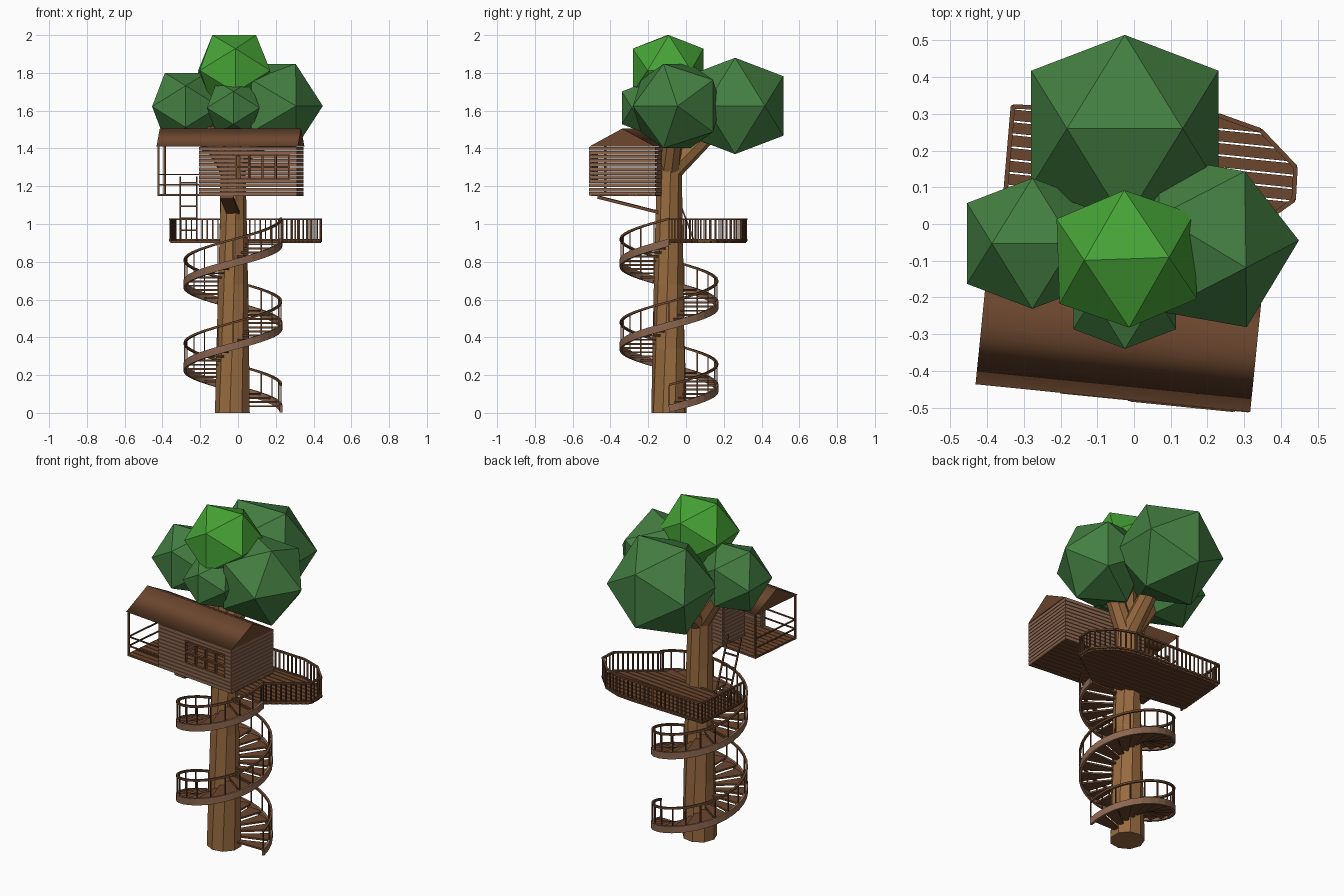
import bpy, bmesh
from math import sin, cos, pi, radians
from mathutils import Vector, Matrix

cube = bpy.data.objects.get("Cube")
if cube:
    bpy.data.objects.remove(cube)


def material(name, rgb):
    """Flat material from 0-255 sRGB values."""
    lin = [((c / 255 + 0.055) / 1.055) ** 2.4 for c in rgb] + [1]
    m = bpy.data.materials.new(name)
    m.use_nodes = True
    m.diffuse_color = lin
    m.node_tree.nodes["Principled BSDF"].inputs["Base Color"].default_value = lin
    return m


BARK = material("bark", (152, 107, 64))
PALE = material("pale wood", (140, 102, 80))
DARK = material("dark wood", (107, 70, 46))
LEAF = material("leaf green", (68, 127, 66))
BRIGHT = material("bright leaf green", (70, 163, 54))


def finish(name, bm, mat, matrix=None):
    bmesh.ops.recalc_face_normals(bm, faces=bm.faces)
    mesh = bpy.data.meshes.new(name)
    bm.to_mesh(mesh)
    bm.free()
    mesh.materials.append(mat)
    ob = bpy.data.objects.new(name, mesh)
    if matrix:
        ob.matrix_world = matrix
    bpy.context.collection.objects.link(ob)
    return ob


def bar(bm, a, b, w, h):
    """Box running from a to b, w wide and h high."""
    a, b = Vector(a), Vector(b)
    d = b - a
    mat = (Matrix.Translation((a + b) / 2) @ d.to_track_quat('X', 'Z').to_matrix().to_4x4()
           @ Matrix.Diagonal((d.length, w, h, 1)))
    bmesh.ops.create_cube(bm, size=1, matrix=mat)


def loft(bm, rings):
    """Skin a list of equal closed rings and cap the ends."""
    rows = [[bm.verts.new(p) for p in ring] for ring in rings]
    n = len(rows[0])
    for r, s in zip(rows, rows[1:]):
        for i in range(n):
            j = (i + 1) % n
            bm.faces.new((r[i], r[j], s[j], s[i]))
    bm.faces.new(rows[0])
    bm.faces.new(rows[-1])


def limb(bm, a, b, ra, rb, sides, twist=0.0, steps=1):
    """Tapered, faceted, optionally twisted round beam."""
    a, b = Vector(a), Vector(b)
    q = (b - a).to_track_quat('Z', 'Y')
    rings = []
    for k in range(steps + 1):
        t = k / steps
        r = ra + (rb - ra) * t
        rings.append([a.lerp(b, t) + q @ Vector((r * cos(2 * pi * i / sides + twist * t),
                                                 r * sin(2 * pi * i / sides + twist * t), 0))
                      for i in range(sides)])
    loft(bm, rings)


# Trunk and branches
CX, CY = -0.027, -0.09
bm = bmesh.new()
limb(bm, (CX, CY, 0), (CX, CY, 1.36), 0.095, 0.066, 9, 0.5, 4)
finish("trunk", bm, BARK)
bm = bmesh.new()
for tip in ((-0.025, 0.2, 1.56), (-0.24, -0.06, 1.6), (0.16, -0.05, 1.6), (CX, CY, 1.75)):
    limb(bm, (CX, CY, 1.27), tip, 0.058, 0.045, 8)
finish("branches", bm, BARK)

# Foliage: faceted balls, size is the half width
PHI = (1 + 5 ** 0.5) / 2


def foliage(name, centre, size, mat, turn=0):
    bm = bmesh.new()
    s = size / PHI
    for i in (-s, s):
        for j in (-size, size):
            for p in ((i, 0, j), (0, j, i), (j, i, 0)):
                bm.verts.new(p)
    bmesh.ops.convex_hull(bm, input=bm.verts)
    finish(name, bm, mat, Matrix.Translation(centre) @ Matrix.Rotation(radians(turn), 4, 'Z'))


foliage("foliage_back", (-0.025, 0.26, 1.625), 0.255, LEAF)
foliage("foliage_front", (-0.025, -0.2, 1.615), 0.14, LEAF)
foliage("foliage_right", (-0.277, -0.053, 1.622), 0.178, LEAF)
foliage("foliage_left", (0.187, -0.048, 1.625), 0.223, LEAF, -31)
foliage("foliage_top", (-0.02, -0.095, 1.813), 0.187, BRIGHT, 2)

# Spiral stair
RISE, START, TURNS, PER = 0.44, 0.03, 2, 20


def on_stair(turn, r, dz=0.0):
    a = 2 * pi * turn
    return Vector((CX + r * cos(a), CY + r * sin(a), START + RISE * turn + dz))


def helix(name, r0, r1, z0, z1, mat):
    bm = bmesh.new()
    n = 32 * TURNS
    loft(bm, [[on_stair(TURNS * k / n, r, z) for r, z in ((r0, z0), (r1, z0), (r1, z1), (r0, z1))]
              for k in range(n + 1)])
    finish(name, bm, mat)


helix("stair_stringer", 0.248, 0.262, -0.028, 0.012, PALE)
helix("stair_handrail", 0.249, 0.261, 0.112, 0.124, DARK)
treads, posts = bmesh.new(), bmesh.new()
for k in range(PER * TURNS + 1):
    t = k / PER
    bar(posts, on_stair(t, 0.255), on_stair(t, 0.255, 0.115), 0.006, 0.006)
    if k < PER * TURNS:
        plan = []
        for turn, r in ((t, 0.06), (t, 0.25), (t + 1.1 / PER, 0.25), (t + 1.1 / PER, 0.06)):
            p = on_stair(turn, r)
            p.z = START + RISE * t
            plan.append(p)
        loft(treads, [plan, [p + Vector((0, 0, 0.01)) for p in plan]])
finish("stair_treads", treads, DARK)
finish("stair_balusters", posts, DARK)

# Lookout deck: planks clipped to a convex outline, in the turned frame of the hut
TURN = Matrix.Rotation(radians(-5.75), 4, 'Z')
DECK = 0.905
outline = [Vector((x, y, 0)) for x, y in ((-0.36, -0.03), (-0.33, 0.32), (0.23, 0.296), (0.345, 0.255),
                                          (0.44, 0.155), (0.435, 0.065), (0.215, -0.09))]
flat = [TURN.inverted() @ p for p in outline]


def span(v):
    hits = []
    for p, q in zip(flat, flat[1:] + flat[:1]):
        if min(p.y, q.y) <= v <= max(p.y, q.y) and abs(p.y - q.y) > 1e-6:
            hits.append(p.x + (q.x - p.x) * (v - p.y) / (q.y - p.y))
    return min(hits), max(hits)


bm = bmesh.new()
low, high = min(p.y for p in flat) + 1e-4, max(p.y for p in flat) - 1e-4
PLANKS = 11
step = (high - low) / PLANKS
for k in range(PLANKS):
    v0, v1 = low + k * step, low + (k + 0.86) * step
    (a, b), (c, d) = span(v0), span(v1)
    plan = [(a, v0), (b, v0), (d, v1), (c, v1)]
    loft(bm, [[(x, y, z) for x, y in plan] for z in (DECK - 0.006, DECK + 0.008)])
finish("deck_planks", bm, DARK, TURN)

# Deck railing on every side but the front
bm = bmesh.new()
for p, q in zip(outline, outline[1:]):
    for z in (DECK + 0.01, DECK + 0.12):
        bar(bm, p + Vector((0, 0, z)), q + Vector((0, 0, z)), 0.012, 0.01)
    n = max(2, round((q - p).length / 0.028))
    for k in range(n + 1):
        foot = p.lerp(q, k / n) + Vector((0, 0, DECK))
        bar(bm, foot, foot + Vector((0, 0, 0.12)), 0.007, 0.007)
finish("deck_railing", bm, DARK)

# Hut: local frame with x along the ridge
HUT = Matrix.Translation((-0.04, -0.3, 0)) @ TURN
L, D, FLOOR, EAVE, RIDGE, ROOM = 0.372, 0.171, 1.15, 1.41, 1.505, -0.144
bm = bmesh.new()
BOARDS = 10
for k in range(BOARDS):
    y = -D + (k + 0.5) * 2 * D / BOARDS
    bar(bm, (-L, y, FLOOR + 0.003), (L, y, FLOOR + 0.003), 2 * D / BOARDS - 0.003, 0.012)
finish("hut_floor", bm, DARK, HUT)

ROWS = 12
ROW = (EAVE - FLOOR) / ROWS


def wall(name, a, b, gap=None, rows=()):
    """Stacked boards from a to b; gap is a distance range left open on the given rows."""
    bm = bmesh.new()
    a, b = Vector(a), Vector(b)
    d = (b - a).normalized()
    full = (b - a).length
    for k in range(ROWS):
        up = Vector((0, 0, FLOOR + (k + 0.5) * ROW))
        pieces = [(0, gap[0]), (gap[1], full)] if gap and k in rows else [(0, full)]
        for s, e in pieces:
            bar(bm, a + d * s + up, a + d * e + up, 0.012, ROW - 0.003)
    finish(name, bm, PALE, HUT)


W0, W1 = 0.047, 0.329
wall("front_wall", (ROOM, -D, 0), (L, -D, 0), (W0 - ROOM, W1 - ROOM), range(4, 10))
wall("back_wall", (ROOM, D, 0), (L, D, 0))
wall("end_wall", (L - 0.006, -D, 0), (L - 0.006, D, 0))
wall("porch_wall", (ROOM, -D, 0), (ROOM, D, 0), (0.03, 0.17), range(0, 10))

# Window frame and glazing bars
bm = bmesh.new()
Z0, Z1 = FLOOR + 4 * ROW, FLOOR + 10 * ROW
for k in range(5):
    x = W0 + (W1 - W0) * k / 4
    bar(bm, (x, -D, Z0), (x, -D, Z1), 0.016, 0.01)
for k in range(3):
    z = Z0 + (Z1 - Z0) * k / 2
    bar(bm, (W0, -D, z), (W1, -D, z), 0.018, 0.01)
finish("window_frame", bm, DARK, HUT)

# Porch posts and rails
bm = bmesh.new()
for y in (-D + 0.006, D - 0.006):
    bar(bm, (-L + 0.006, y, FLOOR), (-L + 0.006, y, EAVE), 0.01, 0.01)
for z in (FLOOR + 0.057, FLOOR + 0.112):
    bar(bm, (-L, -D + 0.006, z), (ROOM, -D + 0.006, z), 0.007, 0.007)
    bar(bm, (-L + 0.006, -D, z), (-L + 0.006, D, z), 0.007, 0.007)
finish("porch_railing", bm, DARK, HUT)

# Roof: softly shaded prism with crisp gable edges
bm = bmesh.new()
section = ((-D - 0.004, EAVE), (D + 0.004, EAVE), (0, RIDGE))
loft(bm, [[(x, y, z) for y, z in section] for x in (-L - 0.004, L + 0.004)])
for f in bm.faces:
    f.smooth = True
    if len(f.verts) == 3:
        for e in f.edges:
            e.smooth = False
finish("roof", bm, DARK, HUT)

# Brace under the hut
bm = bmesh.new()
bar(bm, (-0.06, -0.465, 1.142), (-0.025, -0.13, 1.058), 0.07, 0.016)
finish("hut_brace", bm, DARK)

# Ladder from deck to porch
bm = bmesh.new()
foot, top = Vector((-0.262, 0.045, DECK)), Vector((-0.262, -0.085, 1.25))
side = Vector((0.043, 0, 0))
for s in (-side, side):
    bar(bm, foot + s, top + s, 0.008, 0.008)
for k in range(1, 6):
    p = foot.lerp(top, k / 5.5)
    bar(bm, p - side, p + side, 0.008, 0.008)
finish("ladder", bm, DARK)
